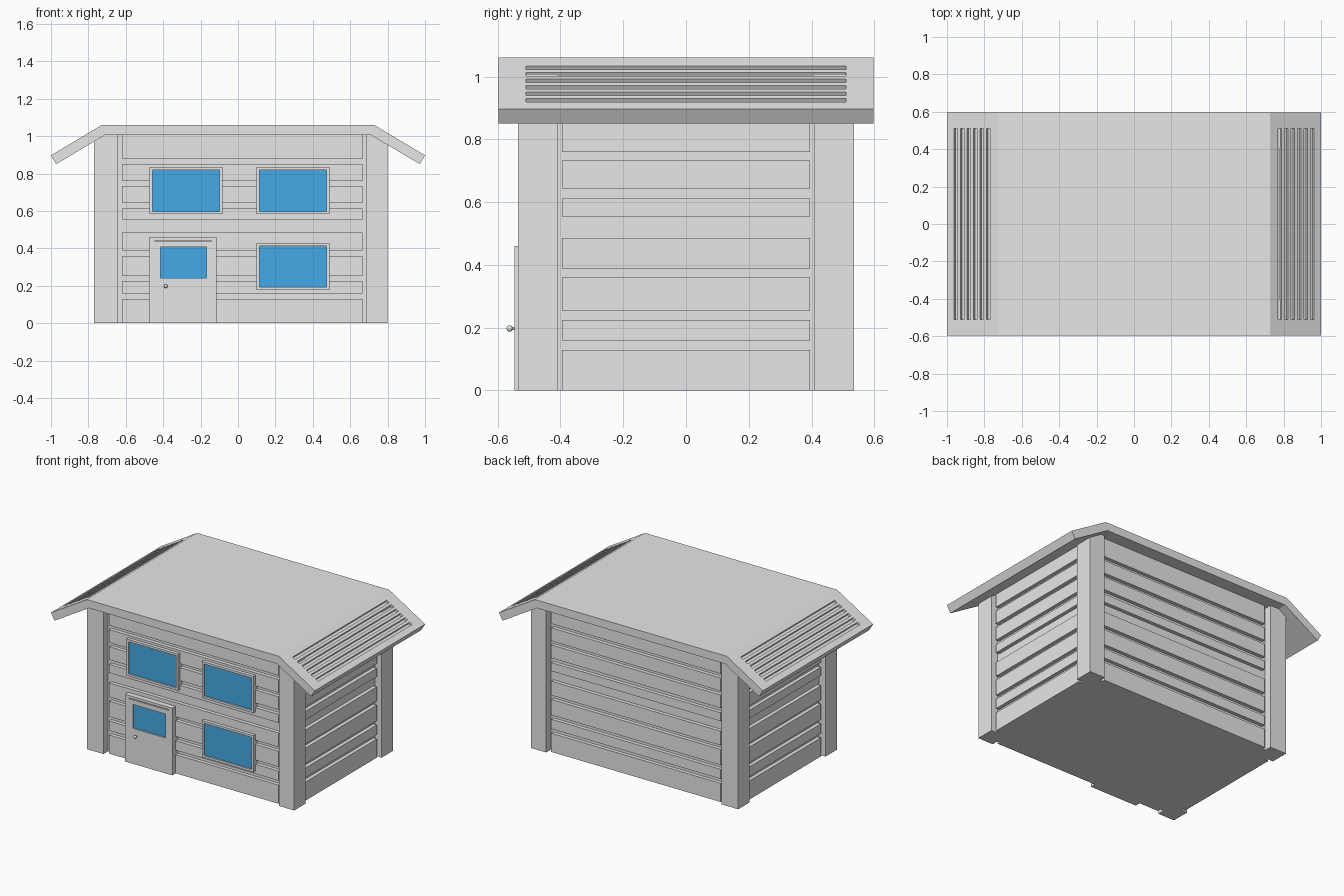
import bpy, bmesh, math
from mathutils import Matrix, Vector

cube = bpy.data.objects.get("Cube")
if cube:
    bpy.data.objects.remove(cube, do_unlink=True)


def material(name, color):
    m = bpy.data.materials.new(name)
    m.use_nodes = True
    m.diffuse_color = color
    m.node_tree.nodes["Principled BSDF"].inputs["Base Color"].default_value = color
    return m


grey = material("light grey", (0.8, 0.8, 0.8, 1))
blue = material("window blue", (0.062, 0.4, 0.8, 1))


def finish(name, bm):
    bmesh.ops.recalc_face_normals(bm, faces=bm.faces)
    mesh = bpy.data.meshes.new(name)
    bm.to_mesh(mesh)
    bm.free()
    mesh.materials.append(grey)
    mesh.materials.append(blue)
    ob = bpy.data.objects.new(name, mesh)
    bpy.context.collection.objects.link(ob)
    return ob


def add_box(bm, x, y, z):
    size = [b - a for a, b in (x, y, z)]
    mid = Vector([(a + b) / 2 for a, b in (x, y, z)])
    bmesh.ops.create_cube(bm, size=1, matrix=Matrix.Translation(mid) @ Matrix.Diagonal((*size, 1)))


def box(name, x, y, z):
    bm = bmesh.new()
    add_box(bm, x, y, z)
    return finish(name, bm)


def carve(ob, bm):
    """Cut the shapes in bm out of ob, then discard the cutter."""
    cutter = finish("cutter", bm)
    cutter.hide_render = True
    mod = ob.modifiers.new("carve", 'BOOLEAN')
    mod.operation = 'DIFFERENCE'
    mod.solver = 'EXACT'
    mod.object = cutter
    bpy.context.view_layer.objects.active = ob
    bpy.ops.object.modifier_apply(modifier=mod.name)
    bpy.data.objects.remove(cutter, do_unlink=True)


def glazed_panel(name, x, y, z, glass_x, glass_z, recess):
    """Box whose front has a recessed blue pane."""
    bm = bmesh.new()
    add_box(bm, x, y, z)
    bm.normal_update()
    front = min(bm.faces, key=lambda f: f.normal.y)
    bmesh.ops.inset_individual(bm, faces=[front], thickness=0.005)
    mid = front.calc_center_median()
    for v in front.verts:
        v.co.x = glass_x[v.co.x > mid.x]
        v.co.z = glass_z[v.co.z > mid.z]
    pane = bmesh.ops.extrude_discrete_faces(bm, faces=[front])["faces"][0]
    bmesh.ops.translate(bm, verts=pane.verts, vec=(0, recess, 0))
    pane.material_index = 1
    return finish(name, bm)


# Wall core, seen in the grooves between boards
box("wall_core", (-0.72, 0.75), (-0.485, 0.485), (0, 1.01))

# Corner posts
for side, x in (("right", (-0.77, -0.645)), ("left", (0.685, 0.80))):
    box(side + "_front_post", x, (-0.535, -0.41), (0, 1.01))
    box(side + "_back_post", x, (0.41, 0.535), (0, 1.01))

# Horizontal wall boards of uneven height
boards = [(0, 0.128), (0.158, 0.224), (0.253, 0.36), (0.388, 0.485),
          (0.554, 0.612), (0.643, 0.733), (0.76, 0.85), (0.878, 1.01)]
walls = {
    "front_boards": ((-0.62, 0.665), (-0.51, -0.48)),
    "back_boards": ((-0.62, 0.665), (0.48, 0.51)),
    "right_boards": ((-0.745, -0.715), (-0.395, 0.395)),
    "left_boards": ((0.745, 0.775), (-0.395, 0.395)),
}
for name, (x, y) in walls.items():
    bm = bmesh.new()
    for z in boards:
        add_box(bm, x, y, z)
    finish(name, bm)

# Framed windows
for name, x, z in (("upper_right_window", -0.473, 0.583),
                   ("upper_left_window", 0.099, 0.583),
                   ("lower_left_window", 0.099, 0.177)):
    w, h, rim = 0.39, 0.251, 0.015
    glazed_panel(name, (x, x + w), (-0.533, -0.48), (z, z + h),
                 (x + rim, x + w - rim), (z + rim, z + h - rim), 0.01)

# Door with a pane and a narrow slot above it
door = glazed_panel("door", (-0.473, -0.115), (-0.547, -0.48), (0, 0.46),
                    (-0.414, -0.168), (0.242, 0.406), 0.01)
bm = bmesh.new()
add_box(bm, (-0.443, -0.143), (-0.56, -0.537), (0.437, 0.443))
carve(door, bm)

# Door knob
bm = bmesh.new()
bmesh.ops.create_uvsphere(bm, u_segments=16, v_segments=10, radius=0.01,
                          matrix=Matrix.Translation((-0.386, -0.562, 0.197)))
bmesh.ops.create_cone(bm, cap_ends=True, segments=12, radius1=0.005, radius2=0.005, depth=0.02,
                      matrix=Matrix.Translation((-0.386, -0.552, 0.197)) @ Matrix.Rotation(math.pi / 2, 4, 'X'))
for f in bm.faces:
    f.smooth = True
finish("door_knob", bm)

# Bent roof slab, mirrored half profile extruded along y
top, eave = Vector((0.727, 1.06)), Vector((1.0, 0.897))
half = [top, eave, Vector((0.972, 0.85)), Vector((0.712, 1.005))]
profile = [(p.x, p.y) for p in half] + [(-p.x, p.y) for p in reversed(half)]
bm = bmesh.new()
face = bm.faces.new([bm.verts.new((x, -0.597, z)) for x, z in profile])
ext = bmesh.ops.extrude_face_region(bm, geom=[face])["geom"]
bmesh.ops.translate(bm, vec=(0, 1.194, 0), verts=[v for v in ext if isinstance(v, bmesh.types.BMVert)])
roof = finish("roof", bm)

# Six long slots in each roof slope
angle = math.atan2(top.y - eave.y, eave.x - top.x)
bm = bmesh.new()
for side in (-1, 1):
    for i in range(6):
        p = top.lerp(eave, 0.195 + 0.127 * i)
        bmesh.ops.create_cube(bm, size=1, matrix=Matrix.Translation((side * p.x, 0, p.y))
                              @ Matrix.Rotation(side * angle, 4, 'Y')
                              @ Matrix.Diagonal((0.022, 1.02, 0.036, 1)))
carve(roof, bm)
